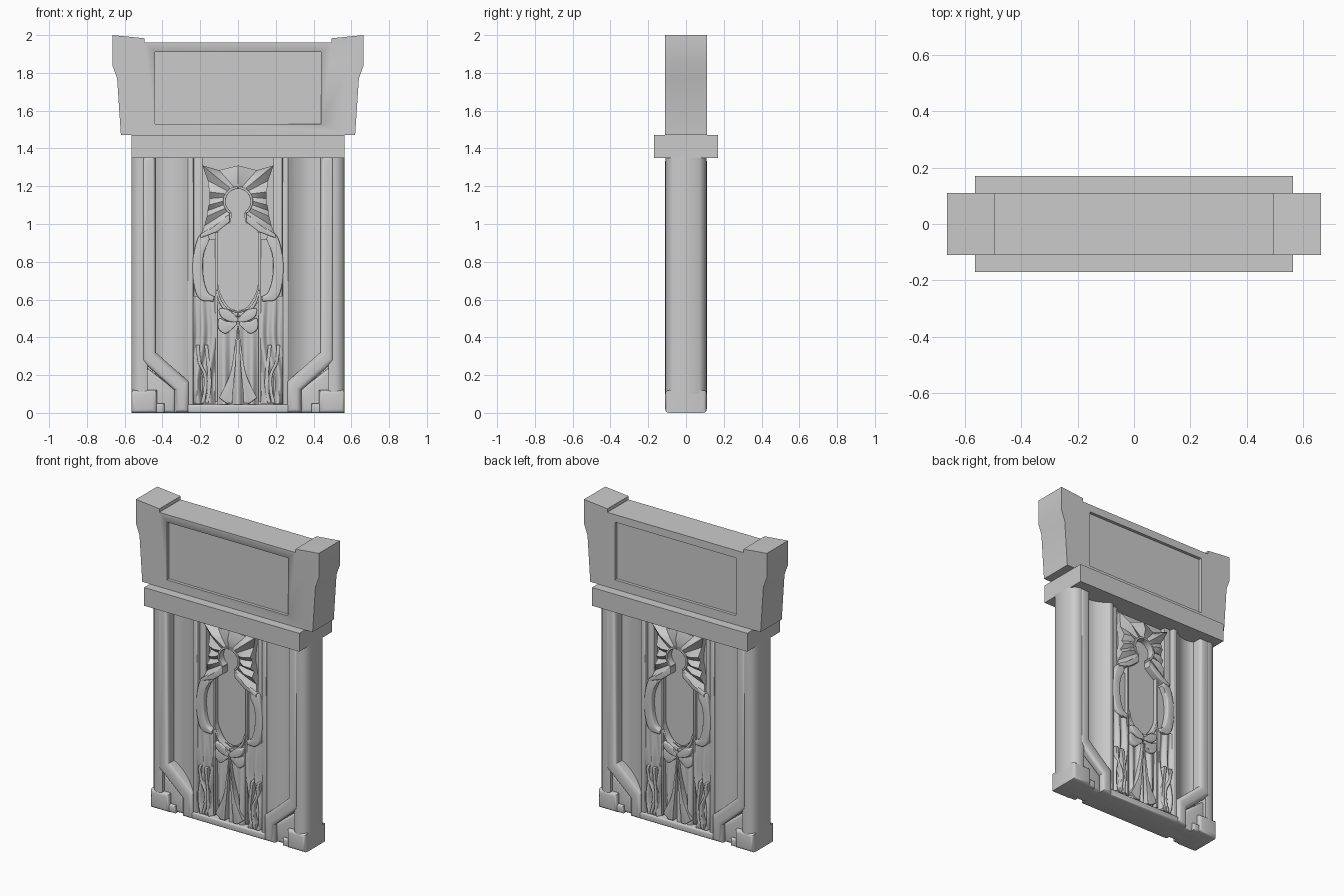
import bpy, bmesh, math
from mathutils import Vector

if "Cube" in bpy.data.objects:
    bpy.data.objects.remove(bpy.data.objects["Cube"])


def finish(name, bm, mx=True, my=True, angle=35):
    """Turn a bmesh into an object, smooth it and mirror it to the other sides."""
    bmesh.ops.recalc_face_normals(bm, faces=bm.faces)
    me = bpy.data.meshes.new(name)
    bm.to_mesh(me)
    bm.free()
    ob = bpy.data.objects.new(name, me)
    bpy.context.collection.objects.link(ob)
    bpy.ops.object.select_all(action='DESELECT')
    ob.select_set(True)
    bpy.context.view_layer.objects.active = ob
    bpy.ops.object.shade_smooth_by_angle(angle=math.radians(angle))
    if mx or my:
        m = ob.modifiers.new("mirror", 'MIRROR')
        m.use_axis = (mx, my, False)
        m.use_mirror_merge = False
    return ob


def plate(name, pts, front, back=-0.03, bevel=0.0, mx=True, my=True, seg=3):
    """Outline in x/z, extruded along y, with an optional rounded front edge."""
    bm = bmesh.new()
    face = bm.faces.new([bm.verts.new((x, front, z)) for x, z in pts])
    ext = bmesh.ops.extrude_face_region(bm, geom=[face], use_keep_orig=True)
    new = [v for v in ext['geom'] if isinstance(v, bmesh.types.BMVert)]
    for v in new:
        v.co.y = back
    if bevel:
        rim = [e for e in bm.edges if all(abs(v.co.y - front) < 1e-6 for v in e.verts)]
        bmesh.ops.bevel(bm, geom=rim, offset=bevel, segments=seg, profile=0.5,
                        affect='EDGES', clamp_overlap=True)
    return finish(name, bm, mx, my)


def loft(name, rows, mx=True, my=True, angle=50):
    bm = bmesh.new()
    grid = [[bm.verts.new(p) for p in r] for r in rows]
    for a, b in zip(grid, grid[1:]):
        for i in range(len(a) - 1):
            bm.faces.new((a[i], a[i + 1], b[i + 1], b[i]))
    return finish(name, bm, mx, my, angle)


def rect(x0, x1, z0, z1):
    return [(x0, z0), (x1, z0), (x1, z1), (x0, z1)]


def smooth(pts, n=5):
    """Catmull-Rom curve through the points."""
    P = [Vector(p) for p in pts]
    P = [2 * P[0] - P[1]] + P + [2 * P[-1] - P[-2]]
    out = []
    for a, b, c, d in zip(P, P[1:], P[2:], P[3:]):
        for k in range(n):
            t = k / n
            out.append(0.5 * (2 * b + (c - a) * t + (2 * a - 5 * b + 4 * c - d) * t * t
                              + (3 * b - a - 3 * c + d) * t ** 3))
    return [tuple(p) for p in out] + [tuple(P[-2])]


def mirrored(pts):
    return pts + [(-x, z) for x, z in reversed(pts)]


# Header block with a sunken panel on both faces
half = [(0.62, 1.47), (0.64, 1.77), (0.665, 1.84), (0.665, 2.0), (0.495, 1.983), (0.495, 1.96)]
header = plate("header", mirrored(half), -0.11, 0.11, mx=False, my=False)
cutter = plate("header_panel_cutter", rect(-0.44, 0.44, 1.53, 1.91), -0.15, -0.09, mx=False)
cutter.hide_render = True
cutter.hide_viewport = False
cutter.display_type = 'WIRE'
cut = header.modifiers.new("panel", 'BOOLEAN')
cut.object = cutter
cut.operation = 'DIFFERENCE'
cut.solver = 'EXACT'

# Lintel and core slab
plate("lintel", rect(-0.565, 0.565, 1.35, 1.47), -0.17, 0.17, mx=False, my=False)
plate("core", rect(-0.5, 0.5, 0.0, 1.36), -0.03, 0.03, mx=False, my=False)

# Side posts with rounded outer corners
post = [(0.48, 0), (0.48, -0.1), (0.515, -0.108), (0.545, -0.095), (0.565, -0.07), (0.565, 0)]
loft("side_post", [[(x, y, z) for x, y in post] for z in (0.1, 1.36)])

# Rounded frame moulding that kinks inward at the foot
plate("frame_moulding", [(0.51, 1.36), (0.435, 1.36), (0.435, 0.32), (0.26, 0.165), (0.26, 0.0),
                         (0.335, 0.0), (0.335, 0.12), (0.51, 0.275)], -0.11, bevel=0.026, seg=4)

# Corner feet, fillers and bottom rail
plate("corner_foot", rect(0.43, 0.565, 0, 0.12), -0.11, 0, bevel=0.02)
plate("foot_filler", [(0.33, 0), (0.45, 0), (0.52, 0.1), (0.52, 0.27), (0.33, 0.12)],
      -0.08, bevel=0.02)
plate("foot_step", rect(0.39, 0.44, 0, 0.05), -0.1, bevel=0.012)
plate("bottom_rail", rect(-0.27, 0.27, 0, 0.045), -0.1, 0.0, bevel=0.012, mx=False)

# Hollow side panels
hollow = smooth([(0.265, -0.085), (0.30, -0.06), (0.35, -0.038), (0.40, -0.034), (0.44, -0.045)])
loft("hollow_panel", [[(x, y, z) for x, y in hollow] for z in (0.03, 1.36)])

# Upright strips beside the figure
plate("outer_strip", rect(0.235, 0.268, 0.03, 1.36), -0.09, bevel=0.008)
plate("inner_strip", rect(0.187, 0.235, 0.03, 1.36), -0.065, bevel=0.006)
plate("robe_edge", rect(0.108, 0.122, 0.06, 0.97), -0.082, bevel=0.004)

# Flat keyhole-shaped figure: head, neck and body
arc = [(0.07 * math.cos(math.radians(a)), 1.12 + 0.07 * math.sin(math.radians(a)))
       for a in range(85, -61, -12)]
body = arc + smooth([(0.04, 1.01), (0.11, 0.95), (0.11, 0.70), (0.085, 0.61), (0.045, 0.555),
                     (0.005, 0.54)], 4)
plate("figure", mirrored(body), -0.055, mx=False)

# Radiating pleated collar around the head
outer = [(0.20, 0.93), (0.178, 0.99), (0.165, 1.04), (0.162, 1.07), (0.155, 1.10), (0.15, 1.135),
         (0.152, 1.17), (0.16, 1.23), (0.188, 1.31), (0.10, 1.285), (0.0, 1.31)]
rows = [[], [], [], [], []]
for i, (x, z) in enumerate(outer):
    a = math.radians(-58 + 148 * i / (len(outer) - 1))
    ix, iz = 0.076 * math.cos(a), 1.12 + 0.076 * math.sin(a)
    high = i % 2 == 0
    y = -0.105 if high else -0.078
    ring = [(ix, -0.03, iz), (ix, -0.092, iz),
            ((ix + x) / 2, y - 0.004, (iz + z) / 2), (x, y + 0.015, z), (x, -0.03, z)]
    if i == 0:
        for r, p in zip(rows, ring):
            r.append((p[0], -0.03, p[2] - 0.003))
    for r, p in zip(rows, ring):
        r.append(p)
loft("pleated_collar", rows, angle=45)
plate("collar_hem", [(0.042, 1.055), (0.20, 0.945), (0.20, 0.925), (0.11, 0.958), (0.042, 1.012)],
      -0.1, bevel=0.006)
ring_in = [(0.066 * math.cos(math.radians(a)), 1.12 + 0.066 * math.sin(math.radians(a)))
           for a in range(-55, 91, 12)]
ring_out = [(x * 1.2, 1.12 + (z - 1.12) * 1.2) for x, z in ring_in]
plate("head_ring", ring_in + ring_out[::-1], -0.1, bevel=0.003)

# Sleeves hanging as crescents
plate("sleeve", smooth([(0.16, 0.95), (0.21, 0.93), (0.24, 0.80), (0.232, 0.67), (0.20, 0.60),
                        (0.13, 0.59)])
      + smooth([(0.125, 0.615), (0.16, 0.64), (0.183, 0.72), (0.183, 0.83), (0.15, 0.92)]),
      -0.095, bevel=0.008)
plate("sleeve_lining", [(0.12, 0.6), (0.19, 0.62), (0.19, 0.92), (0.12, 0.92)], -0.06)

# Draped robe sides with wavering folds
rows = []
for k in range(15):
    t = k / 14
    z = 0.62 - 0.57 * t
    row = []
    for j in range(25):
        u = j / 24
        sway = 0.5 * t * math.sin(6 * t)
        y = -0.078 - (0.005 + 0.016 * t) * math.sin(2 * math.pi * (2 * u + sway))
        row.append((0.12 + (0.115 + 0.01 * t) * u, y, z))
    rows.append(row)
loft("robe_side", rows)
for n, dx in enumerate((0.0, 0.045)):
    a = smooth([(0.205 - dx, 0.36), (0.195 - dx, 0.27), (0.165 - dx / 2, 0.2), (0.165 - dx / 2, 0.12),
                (0.18 - dx / 2, 0.05)])
    plate("robe_fold_%d" % (n + 1), a + [(x + 0.018, z) for x, z in a[::-1]], -0.098, bevel=0.006)

# Front skirt: gathered at the waist and flaring to the hem
rows = []
for k in range(9):
    t = k / 8
    w = 0.11
    row = []
    for j in range(31):
        u = -1 + 2 * j / 30
        row.append((w * u, -0.066 - (0.004 + 0.014 * t) * math.cos(3 * math.pi * u), 0.55 - 0.51 * t))
    rows.append(row)
rows[0] = [(x, y, 0.54 + 0.05 * (x / 0.11) ** 2) for x, y, z in rows[0]]
loft("front_skirt", rows, mx=False)
flare = smooth([(0.004, 0.46), (0.02, 0.33), (0.045, 0.2), (0.10, 0.08)])
plate("skirt_tongue", flare + [(0.06, 0.05), (0.03, 0.05)]
      + smooth([(0.028, 0.1), (0.014, 0.25), (0.0, 0.44)]), -0.095, bevel=0.004)

# Waist sash with looped ends
plate("sash_belt", smooth([(0.11, 0.66), (0.085, 0.59), (0.045, 0.545), (0.0, 0.53)])
      + smooth([(0.0, 0.51), (0.05, 0.525), (0.095, 0.575), (0.115, 0.64)]), -0.088, bevel=0.005)
plate("sash_loop", smooth([(0.0, 0.50), (0.05, 0.545), (0.10, 0.55), (0.09, 0.51), (0.05, 0.485),
                           (0.0, 0.48)]), -0.1, bevel=0.006)
plate("sash_tail", smooth([(0.01, 0.485), (0.06, 0.485), (0.10, 0.50), (0.105, 0.45), (0.07, 0.42),
                           (0.035, 0.44), (0.005, 0.47)]), -0.092, bevel=0.006)
